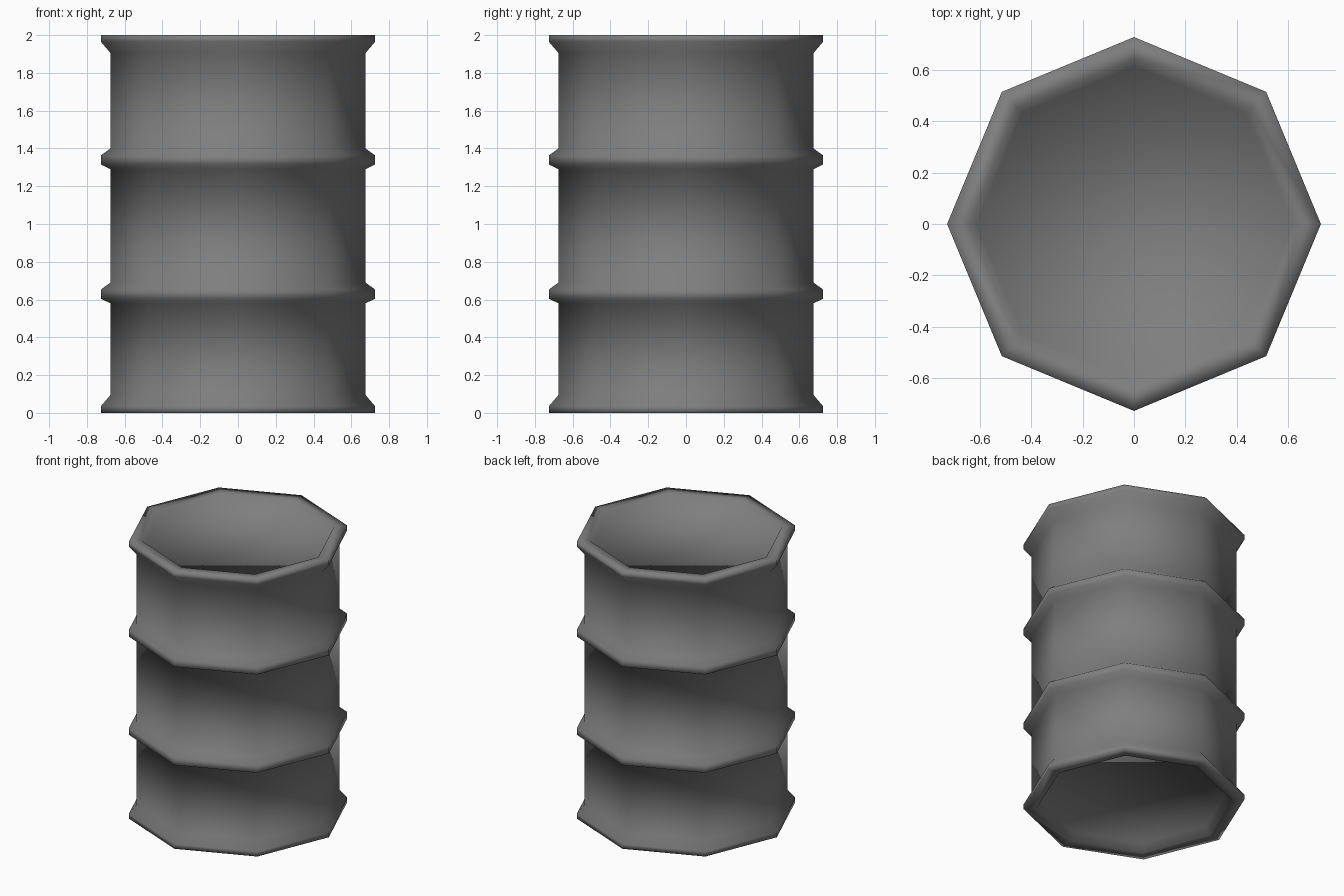
import bpy, bmesh
from math import cos, sin, pi

if "Cube" in bpy.data.objects:
    bpy.data.objects.remove(bpy.data.objects["Cube"])

SIDES = 8
OUT, BODY = 0.726, 0.675

# Profile (radius, height): bottom recess, wall with two ribs, top recess
profile = [(0.612, 0.06), (0.64, 0.0), (OUT, 0.0), (OUT, 0.035), (BODY, 0.095)]
for z in (0.58, 1.29):
    profile += [(BODY, z), (OUT, z + 0.025), (OUT, z + 0.073), (BODY, z + 0.11)]
profile += [(BODY, 1.905), (OUT, 1.965), (OUT, 2.0), (0.64, 2.0), (0.612, 1.94)]

# Octagonal barrel: rings joined by quads, closed by the two recessed lids
bm = bmesh.new()
rings = [[bm.verts.new((r * cos(2 * pi * i / SIDES), r * sin(2 * pi * i / SIDES), z))
          for i in range(SIDES)] for r, z in profile]
for a, b in zip(rings, rings[1:]):
    for i in range(SIDES):
        j = (i + 1) % SIDES
        bm.faces.new((a[i], a[j], b[j], b[i]))
bm.faces.new(rings[0][::-1])
bm.faces.new(rings[-1])
bmesh.ops.recalc_face_normals(bm, faces=bm.faces)
for f in bm.faces:
    f.smooth = True

mesh = bpy.data.meshes.new("barrel")
bm.to_mesh(mesh)
bm.free()

# Dark grey metal
metal = bpy.data.materials.new("dark_metal")
metal.diffuse_color = (0.21, 0.21, 0.21, 1)
metal.use_nodes = True
metal.node_tree.nodes["Principled BSDF"].inputs["Base Color"].default_value = metal.diffuse_color
mesh.materials.append(metal)
bpy.context.collection.objects.link(bpy.data.objects.new("barrel", mesh))
